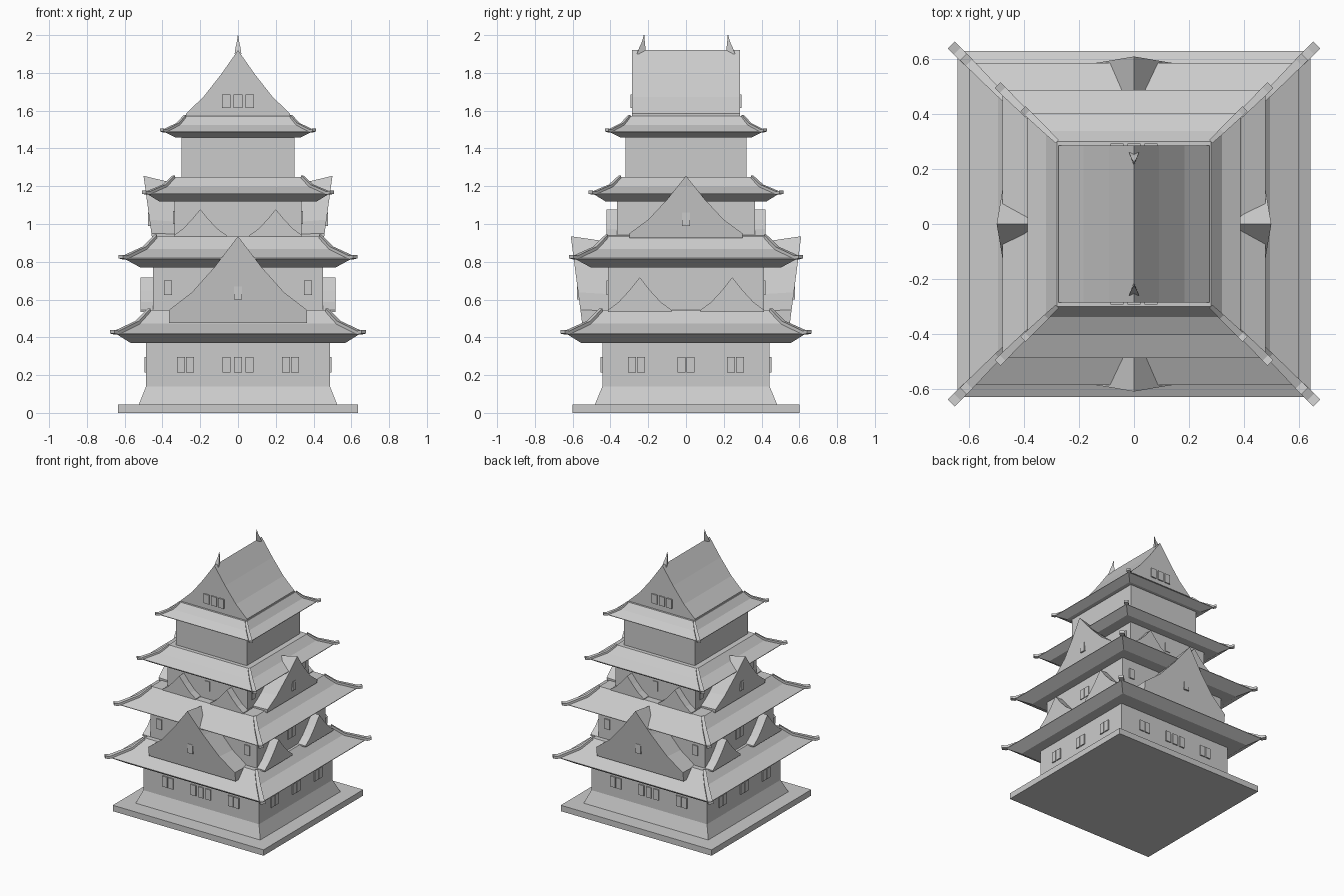
import bpy
import bmesh
from mathutils import Vector

cube = bpy.data.objects.get("Cube")
if cube:
    bpy.data.objects.remove(cube, do_unlink=True)

grey = bpy.data.materials.new("plain_grey")
grey.use_nodes = True
grey.diffuse_color = (0.6, 0.6, 0.6, 1)
grey.node_tree.nodes["Principled BSDF"].inputs["Base Color"].default_value = (0.6, 0.6, 0.6, 1)


def loft(name, rings):
    """Closed solid through rings of equal point count."""
    bm = bmesh.new()
    rows = [[bm.verts.new(p) for p in ring] for ring in rings]
    n = len(rows[0])
    for a, b in zip(rows, rows[1:]):
        for i in range(n):
            j = (i + 1) % n
            bm.faces.new((a[i], a[j], b[j], b[i]))
    bm.faces.new(rows[0][::-1])
    bm.faces.new(rows[-1])
    bmesh.ops.recalc_face_normals(bm, faces=bm.faces)
    mesh = bpy.data.meshes.new(name)
    bm.to_mesh(mesh)
    bm.free()
    mesh.materials.append(grey)
    obj = bpy.data.objects.new(name, mesh)
    bpy.context.collection.objects.link(obj)
    return obj


def rect(x, y, z):
    return [(-x, -y, z), (x, -y, z), (x, y, z), (-x, y, z)]


def place(side, u, d, z):
    """Point at offset u along a side and distance d out from the centre."""
    return {"front": (u, -d, z), "left": (d, u, z),
            "back": (-u, d, z), "right": (-d, -u, z)}[side]


def wall(name, x, y, low, high):
    loft(name, [rect(x, y, low), rect(x, y, high)])


def roof(name, eave, inner, z_eave, z_top, soffit, drop, width):
    """Concave hipped skirt roof with a tapered beam on each hip."""
    (ex, ey), (ix, iy) = eave, inner
    bx, by = ix + (ex - ix) * 0.37, iy + (ey - iy) * 0.37
    z_break = z_top - (z_top - z_eave) * 0.56
    loft(name, [rect(ex - soffit, ey - soffit, z_eave - drop),
                rect(ex, ey, z_eave), rect(ex, ey, z_eave + 0.004),
                rect(bx, by, z_break), rect(ix, iy, z_top)])
    tip = width * 0.62
    path = [(ix, iy, z_top - 0.004, 0.6), (bx, by, z_break, 0.8),
            (ex, ey, z_eave + 0.004, 1), (ex + tip, ey + tip, z_eave + 0.009, 1)]
    for sx in (-1, 1):
        for sy in (-1, 1):
            side = Vector((sx, -sy, 0)).normalized() * width / 2
            rings = []
            for x, y, z, taper in path:
                c = Vector((sx * x, sy * y, z))
                across = side * taper
                low, high = Vector((0, 0, -0.006)), Vector((0, 0, width * 0.36))
                rings.append([c - across + low, c + across + low,
                              c + across + high, c - across + high])
            loft(name + "_hip_ridge", rings)


def gable_outline(half, foot, base, apex, power=1.3, steps=3):
    """Half-widths and heights of a concave gable, left foot to right foot."""
    curve = []
    for i in range(1, steps + 1):
        t = i / steps
        curve.append((half * t, base + (apex - base) * (1 - t) ** power))
    curve.append((half, foot))
    return [(-u, z) for u, z in reversed(curve)] + [(0, apex)] + curve


def gable(name, side, centre, outline, d_low, d_high, d_back, sink):
    """Gable dormer whose face may lean out towards its apex."""
    z_low = min(z for u, z in outline)
    z_high = max(z for u, z in outline)
    front, back = [], []
    for u, z in outline:
        rise = (z - z_low) / (z_high - z_low)
        d = d_low + (d_high - d_low) * rise
        front.append(place(side, centre + u, d, z))
        back.append(place(side, centre + u, d_back, z - sink * rise))
    loft(name, [front, back])


def windows(name, side, centres, d, low, high, width=0.042, proud=0.009):
    """Thin plates standing just proud of a wall."""
    h = width / 2
    for c in centres:
        loft(name, [[place(side, c + u, depth, z) for u, z in
                     ((-h, low), (h, low), (h, high), (-h, high))]
                    for depth in (d - 0.01, d + proud)])


# Plinth and flared stone foundation
wall("base_slab", 0.635, 0.6, 0, 0.045)
loft("foundation", [rect(0.525, 0.482, 0), rect(0.525, 0.482, 0.045),
                    rect(0.487, 0.443, 0.14)])

# Storey walls
wall("first_storey", 0.487, 0.443, 0.14, 0.4)
wall("second_storey", 0.45, 0.413, 0.5, 0.8)
wall("third_storey", 0.337, 0.365, 0.9, 1.15)
wall("fourth_storey", 0.298, 0.32, 1.2, 1.48)

# Skirt roofs
roof("first_roof", (0.643, 0.63), (0.47, 0.45), 0.417, 0.545, 0.075, 0.047, 0.036)
roof("second_roof", (0.6, 0.587), (0.435, 0.42), 0.815, 0.935, 0.085, 0.046, 0.034)
roof("third_roof", (0.478, 0.487), (0.34, 0.35), 1.157, 1.25, 0.06, 0.037, 0.03)
roof("fourth_roof", (0.388, 0.404), (0.28, 0.3), 1.487, 1.573, 0.06, 0.03, 0.026)

# Gable dormers
for side in ("front", "back"):
    gable("large_gable", side, 0, gable_outline(0.365, 0.475, 0.545, 0.935),
          0.55, 0.61, 0.3, 0.045)
    for c in (-0.2, 0.2):
        gable("small_gable", side, c, gable_outline(0.14, 0.93, 0.94, 1.078),
              0.422, 0.422, 0.3, 0)
    windows("gable_window", side, (0,), 0.574, 0.6, 0.67, 0.042, 0.004)
for side in ("left", "right"):
    gable("large_side_gable", side, 0, gable_outline(0.3, 0.925, 0.95, 1.255),
          0.455, 0.5, 0.25, 0.06)
    for c in (-0.245, 0.245):
        gable("small_side_gable", side, c, gable_outline(0.168, 0.535, 0.545, 0.718),
              0.515, 0.515, 0.4, 0)
    windows("side_gable_window", side, (0,), 0.472, 0.99, 1.06, 0.042, 0.004)

# Top gabled roof with ridge finials
top = gable_outline(0.275, 1.565, 1.585, 1.92, 1.22)
loft("top_roof", [[(u, y, z) for u, z in top] for y in (-0.285, 0.285)])
for s in (-1, 1):
    loft("ridge_finial", [[(-r, s * outer, z), (r, s * outer, z), (0, s * inner, z)]
                          for r, outer, inner, z in ((0.018, 0.26, 0.212, 1.9),
                                                     (0.013, 0.247, 0.215, 1.935),
                                                     (0.006, 0.233, 0.218, 1.965),
                                                     (0.001, 0.224, 0.221, 2.0))])

# Windows
pair = (-0.024, 0.024)
trio = (-0.062, 0, 0.062)
for side in ("front", "back"):
    windows("first_storey_window", side, trio, 0.443, 0.215, 0.295)
    for c in (-0.277, 0.277):
        windows("first_storey_window", side, [c + p for p in pair], 0.443, 0.215, 0.295)
    windows("second_storey_window", side, (-0.37, 0.37), 0.413, 0.625, 0.7)
    windows("third_storey_window", side, (0,), 0.365, 1.0, 1.07, 0.042, 0.006)
    windows("top_window", side, trio, 0.285, 1.615, 1.685, 0.046)
for side in ("left", "right"):
    for c in (-0.262, 0, 0.262):
        windows("first_storey_side_window", side, [c + p for p in pair], 0.487, 0.215, 0.295)
    windows("second_storey_side_window", side, pair, 0.45, 0.625, 0.7, 0.042, 0.006)
    windows("third_storey_side_window", side, (-0.3, 0.3), 0.337, 1.0, 1.07, 0.042, 0.006)
